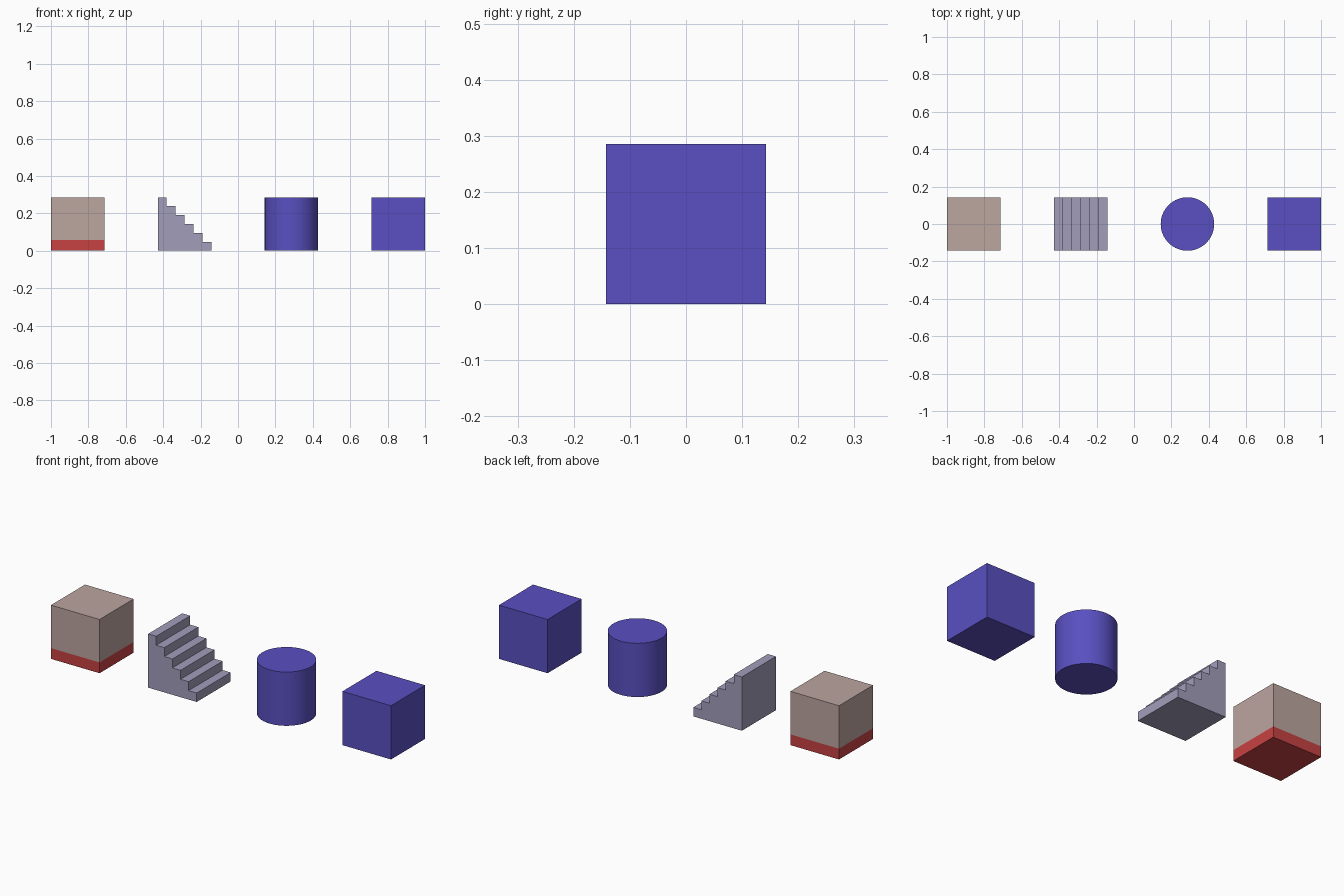
import bpy, bmesh, math

if "Cube" in bpy.data.objects:
    bpy.data.objects.remove(bpy.data.objects["Cube"])

S = 2 / 7          # block size; gaps between the pieces are the same width
STEPS = 6
SEGMENTS = 64


def material(name, rgb):
    """Material from 0-255 screen colours, converted to linear."""
    mat = bpy.data.materials.new(name)
    mat.diffuse_color = [(c / 255) ** 2.2 for c in rgb] + [1]
    mat.use_nodes = True
    mat.node_tree.nodes["Principled BSDF"].inputs["Base Color"].default_value = mat.diffuse_color
    return mat


def add_object(name, bm, x, *mats):
    bmesh.ops.recalc_face_normals(bm, faces=bm.faces[:])
    mesh = bpy.data.meshes.new(name)
    bm.to_mesh(mesh)
    bm.free()
    for m in mats:
        mesh.materials.append(m)
    ob = bpy.data.objects.new(name, mesh)
    ob.location.x = x
    bpy.context.collection.objects.link(ob)
    return ob


def cube():
    """Cube of size S standing on z = 0."""
    bm = bmesh.new()
    bmesh.ops.create_cube(bm, size=S)
    bmesh.ops.translate(bm, verts=bm.verts[:], vec=(0, 0, S / 2))
    return bm


blue = material("blue", (90, 81, 192))
tan = material("dusty_pink", (187, 164, 159))
red = material("red", (198, 68, 68))
lilac = material("lilac_grey", (161, 156, 186))

# Two-tone block: pink with a red band around the base
bm = cube()
band = S * 0.2
bmesh.ops.bisect_plane(bm, geom=bm.verts[:] + bm.edges[:] + bm.faces[:],
                       plane_co=(0, 0, band), plane_no=(0, 0, 1))
for f in bm.faces:
    f.material_index = int(f.calc_center_median().z < band)
add_object("banded_block", bm, -3 * S, tan, red)

# Staircase: stepped side profile extruded through the depth
step = S / STEPS
profile = [(-S / 2, 0), (-S / 2, S)]
for i in range(STEPS):
    x = -S / 2 + (i + 1) * step
    profile += [(x, S - i * step), (x, S - (i + 1) * step)]
bm = bmesh.new()
side = bm.faces.new([bm.verts.new((x, -S / 2, z)) for x, z in profile])
ext = bmesh.ops.extrude_face_region(bm, geom=[side], use_keep_orig=True)
bmesh.ops.translate(bm, vec=(0, S, 0),
                    verts=[g for g in ext["geom"] if isinstance(g, bmesh.types.BMVert)])
add_object("staircase", bm, -S, lilac)

# Cylinder with smooth sides and crisp rims
bm = bmesh.new()
bmesh.ops.create_cone(bm, cap_ends=True, segments=SEGMENTS,
                      radius1=S / 2, radius2=S / 2, depth=S)
bmesh.ops.translate(bm, verts=bm.verts[:], vec=(0, 0, S / 2))
cyl = add_object("cylinder", bm, S, blue)
bpy.context.view_layer.objects.active = cyl
cyl.select_set(True)
bpy.ops.object.shade_smooth_by_angle(angle=math.radians(30))

# Plain block
add_object("plain_block", cube(), 3 * S, blue)
